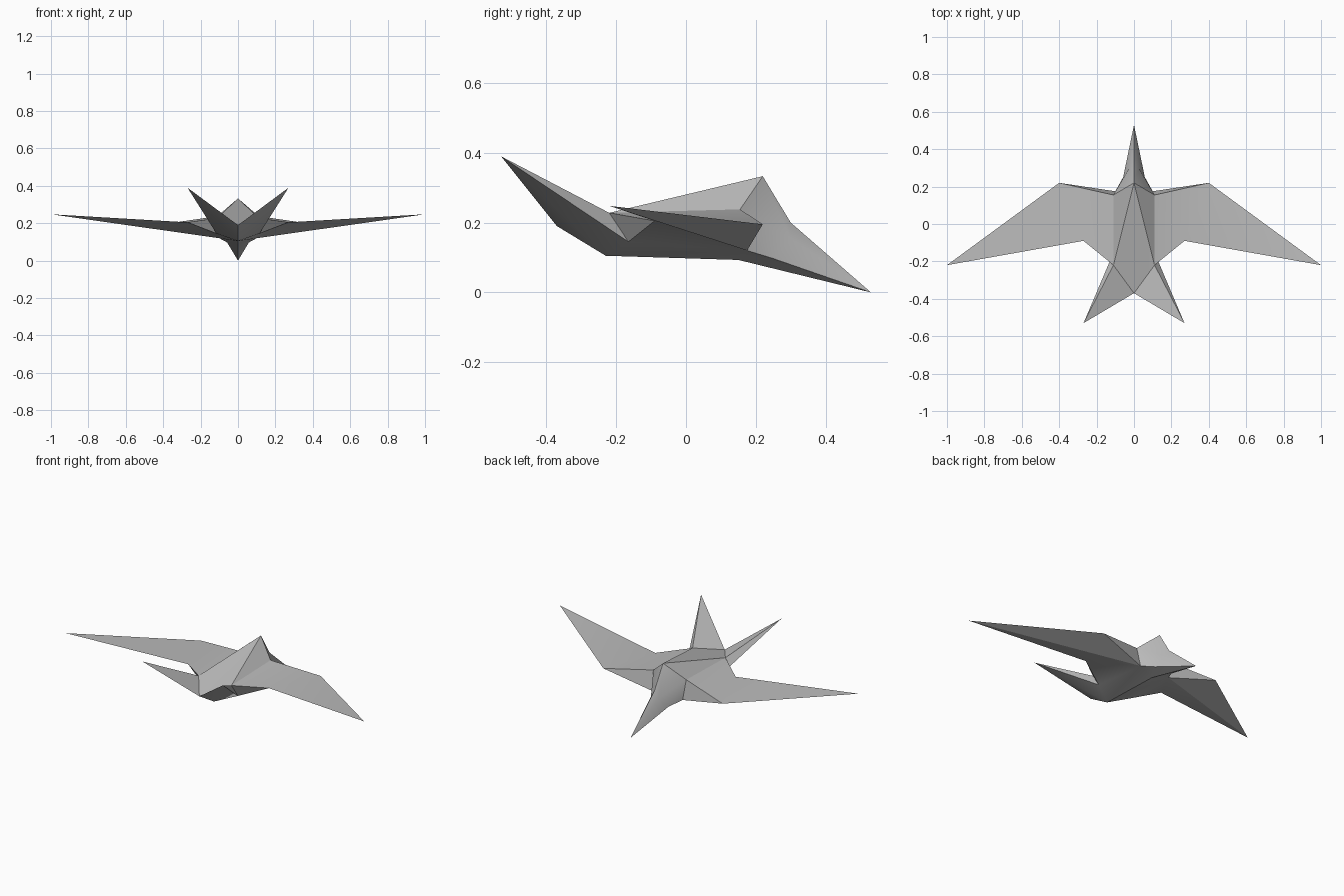
import bpy
import bmesh
import math

cube = bpy.data.objects.get("Cube")
if cube:
    bpy.data.objects.remove(cube, do_unlink=True)

# Single plain paper colour
paper = bpy.data.materials.new("paper_grey")
paper.use_nodes = True
grey = (0.5, 0.5, 0.5, 1)
paper.diffuse_color = grey
paper.node_tree.nodes["Principled BSDF"].inputs["Base Color"].default_value = grey

# Landmarks of one half; those with x = 0 lie on the mirror plane
points = {
    "beak_tip": (0, .53, 0),
    "beak_ridge": (0, .3, .2),
    "crown": (0, .22, .333),
    "rear": (0, -.37, .19),
    "keel_front": (0, .15, .093),
    "keel_rear": (0, -.23, .105),
    "brow": (.025, .3, .155),
    "cheek": (.058, .25, .097),
    "shoulder": (.11, .155, .238),
    "armpit": (.1, .175, .12),
    "leading": (.4, .22, .195),
    "wing_tip": (1, -.22, .248),
    "trailing": (.27, -.09, .205),
    "rump": (.11, -.22, .228),
    "hip": (.115, -.165, .145),
    "tail_tip": (.27, -.53, .39),
}

# Folded panels of one half, grouped by part
panels = {
    "head": ["crown shoulder brow", "crown brow beak_ridge"],
    "beak": ["beak_ridge brow beak_tip", "brow cheek beak_tip",
             "cheek keel_front beak_tip"],
    "neck": ["shoulder armpit cheek", "shoulder cheek brow",
             "armpit keel_front cheek"],
    "back": ["crown rump shoulder", "crown rear rump"],
    "wing": ["shoulder rump trailing", "shoulder trailing leading",
             "leading trailing wing_tip", "shoulder leading armpit",
             "armpit leading wing_tip", "armpit wing_tip trailing"],
    "belly": ["trailing rump hip", "armpit trailing hip",
              "armpit hip keel_rear", "armpit keel_rear keel_front"],
    "tail": ["rump rear tail_tip", "rear keel_rear tail_tip",
             "keel_rear hip tail_tip", "hip rump tail_tip"],
}

bm = bmesh.new()


def add_side(side, centre):
    """Fold one half of the shell, sharing the vertices on the mirror plane."""
    verts = dict(centre)
    for name, (x, y, z) in points.items():
        if name not in verts:
            verts[name] = bm.verts.new((side * x, y, z))
    for faces in panels.values():
        for face in faces:
            bm.faces.new([verts[name] for name in face.split()])


centre = {name: bm.verts.new(co) for name, co in points.items() if co[0] == 0}
for side in (1, -1):
    add_side(side, centre)
bmesh.ops.recalc_face_normals(bm, faces=bm.faces[:])

# One continuous folded shell
mesh = bpy.data.meshes.new("folded_bird")
bm.to_mesh(mesh)
bm.free()
mesh.materials.append(paper)
bird = bpy.data.objects.new("folded_bird", mesh)
bpy.context.collection.objects.link(bird)

# Soft body, crisp folds
bpy.ops.object.select_all(action="DESELECT")
bird.select_set(True)
bpy.context.view_layer.objects.active = bird
bpy.ops.object.shade_smooth_by_angle(angle=math.radians(30))
